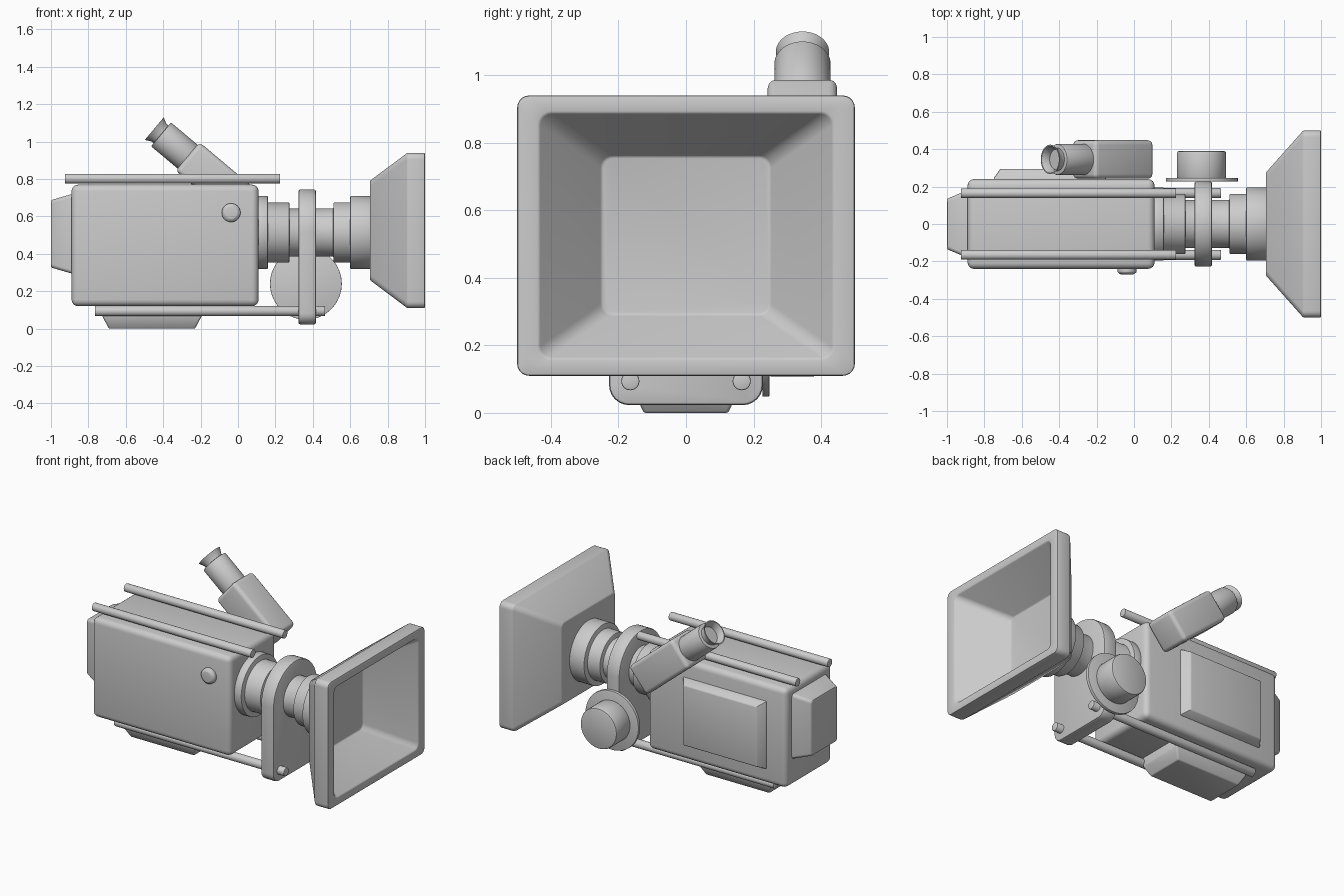
import bpy, bmesh, math
from mathutils import Matrix, Vector

if "Cube" in bpy.data.objects:
    bpy.data.objects.remove(bpy.data.objects["Cube"])

# local (x, y, z) -> world axes; local z is always the build direction
ALONG_X = Matrix(((0, 0, 1), (1, 0, 0), (0, 1, 0))).to_4x4()   # local x=y, y=z, z=x
ALONG_Y = Matrix(((0, 1, 0), (0, 0, 1), (1, 0, 0))).to_4x4()   # local x=z, y=x, z=y
UP = Matrix.Identity(4)


def skin(name, rings, mat=UP, bevel=0.0, segs=2):
    """Join point rings (x, y, z) into a closed solid, then round its hard edges."""
    bm = bmesh.new()
    loops = [[bm.verts.new(mat @ Vector(p)) for p in ring] for ring in rings]
    n = len(loops[0])
    for a, b in zip(loops, loops[1:]):
        for i in range(n):
            j = (i + 1) % n
            bm.faces.new((a[i], a[j], b[j], b[i]))
    bm.faces.new(loops[0][::-1])
    bm.faces.new(loops[-1])
    bmesh.ops.recalc_face_normals(bm, faces=bm.faces[:])
    if bevel:
        hard = [e for e in bm.edges if e.calc_face_angle(0) > 0.5]
        bmesh.ops.bevel(bm, geom=hard, offset=bevel, segments=segs,
                        profile=0.5, affect='EDGES', clamp_overlap=False)
    me = bpy.data.meshes.new(name)
    bm.to_mesh(me)
    bm.free()
    ob = bpy.data.objects.new(name, me)
    bpy.context.collection.objects.link(ob)
    bpy.ops.object.select_all(action='DESELECT')
    ob.select_set(True)
    bpy.context.view_layer.objects.active = ob
    bpy.ops.object.shade_smooth_by_angle(angle=math.radians(32))
    return ob


def rrect(cx, cy, hx, hy, h, r, n=5):
    """Rounded rectangle ring at height h."""
    pts = []
    for k, (sx, sy) in enumerate(((1, 1), (-1, 1), (-1, -1), (1, -1))):
        for i in range(n + 1):
            a = math.pi / 2 * (k + i / n)
            pts.append((cx + sx * (hx - r) + r * math.cos(a),
                        cy + sy * (hy - r) + r * math.sin(a), h))
    return pts


def box_ring(cx, cy, hx, hy, h):
    return [(cx + sx * hx, cy + sy * hy, h)
            for sx, sy in ((1, 1), (-1, 1), (-1, -1), (1, -1))]


def lathe(name, profile, mat, centre, bevel=0.0, n=48):
    """Revolve (radius, height) pairs around local z."""
    rings = [[(r * math.cos(2 * math.pi * i / n), r * math.sin(2 * math.pi * i / n), h)
              for i in range(n)] for r, h in profile]
    return skin(name, rings, Matrix.Translation(centre) @ mat, bevel)


# camera body
skin("body", [box_ring(0, 0.445, 0.24, 0.325, -0.89),
              box_ring(0, 0.445, 0.24, 0.325, 0.11)], ALONG_X, 0.035, 4)
# tapered rear cap
skin("rear_cap", [rrect(0, 0.507, 0.18, 0.212, -0.87, 0.02),
                  rrect(0, 0.507, 0.18, 0.212, -0.89, 0.02),
                  rrect(0, 0.507, 0.135, 0.18, -1.0, 0.02)], ALONG_X, 0.008)
# raised panel on the back side
skin("side_panel", [box_ring(0.44, -0.45, 0.22, 0.30, 0.23),
                    box_ring(0.44, -0.45, 0.22, 0.30, 0.245),
                    box_ring(0.44, -0.45, 0.195, 0.265, 0.295)], ALONG_Y, 0.006)
# mounting foot
skin("foot", [rrect(-0.46, 0, 0.23, 0.125, 0.0, 0.01),
              rrect(-0.46, 0, 0.265, 0.155, 0.065, 0.01),
              rrect(-0.46, 0, 0.265, 0.155, 0.13, 0.01)], UP, 0.006)

# support rods, one pair above and one below
for side, y in (("front", -0.165), ("back", 0.165)):
    lathe("upper_rod_" + side, [(0.026, -0.925), (0.026, 0.225)], ALONG_X,
          (0, y, 0.802), 0.004, 24)
    lathe("lower_rod_" + side, [(0.027, -0.765), (0.027, 0.465)], ALONG_X,
          (0, y, 0.094), 0.004, 24)

# stepped lens barrel
steps = ((0.195, 0.09, 0.16), (0.16, 0.16, 0.275), (0.128, 0.275, 0.51),
         (0.16, 0.51, 0.60), (0.195, 0.60, 0.72))
lathe("lens", [(r, x) for r, a, b in steps for x in (a, b)], ALONG_X,
      (0, 0, 0.514), 0.005, 64)

# arched lens bracket
arch = [(0.228 * math.cos(math.pi * i / 28), 0.516 + 0.228 * math.sin(math.pi * i / 28))
        for i in range(29)]
for k in (2, 3):
    cx = -0.168 if k == 2 else 0.168
    for i in range(7):
        a = math.pi / 2 * (k + i / 6)
        arch.append((cx + 0.06 * math.cos(a), 0.083 + 0.06 * math.sin(a)))
skin("lens_bracket", [[(y, z, x) for y, z in arch] for x in (0.323, 0.417)],
     ALONG_X, 0.01)

# hollow matte hood
skin("hood", [rrect(0, 0.525, 0.275, 0.265, 0.705, 0.03),
              rrect(0, 0.525, 0.50, 0.415, 0.905, 0.035),
              rrect(0, 0.525, 0.50, 0.415, 1.0, 0.035),
              rrect(0, 0.525, 0.435, 0.363, 1.0, 0.035),
              rrect(0, 0.525, 0.25, 0.235, 0.725, 0.035)], ALONG_X, 0.006)

# focus wheel: thin disc with a knob
lathe("focus_disc", [(0.192, 0.226), (0.192, 0.247)], ALONG_Y, (0.363, 0, 0.24), 0.003, 64)
lathe("focus_knob", [(0.132, 0.24), (0.132, 0.39)], ALONG_Y, (0.361, 0, 0.24), 0.012, 48)

# front button
lathe("front_button", [(0.034, -0.27), (0.05, -0.258), (0.05, -0.23)], ALONG_Y,
      (-0.037, 0, 0.62), 0.003, 32)

# tilted viewfinder: local x = across, y = world y, z = towards the eye
tilt = math.radians(40)
axis = Vector((-math.cos(tilt), 0, math.sin(tilt)))
perp = Vector((math.sin(tilt), 0, math.cos(tilt)))
across_y = axis.cross(perp)
rot = Matrix((perp, across_y, axis)).transposed().to_4x4()
origin = Vector((-0.27, 0.345, 0.92))
skin("viewfinder_box", [box_ring(0, 0, 0.10, 0.103, -0.41), box_ring(0, 0, 0.10, 0.103, 0.0)],
     Matrix.Translation(origin) @ rot, 0.025, 4)
lathe("viewfinder_barrel", [(0.083, -0.03), (0.083, 0.185)], rot, origin, 0.006)
lathe("eyecup", [(0.062, 0.17), (0.062, 0.20), (0.079, 0.232), (0.072, 0.232),
                 (0.055, 0.20), (0.055, 0.19)], rot, origin)
